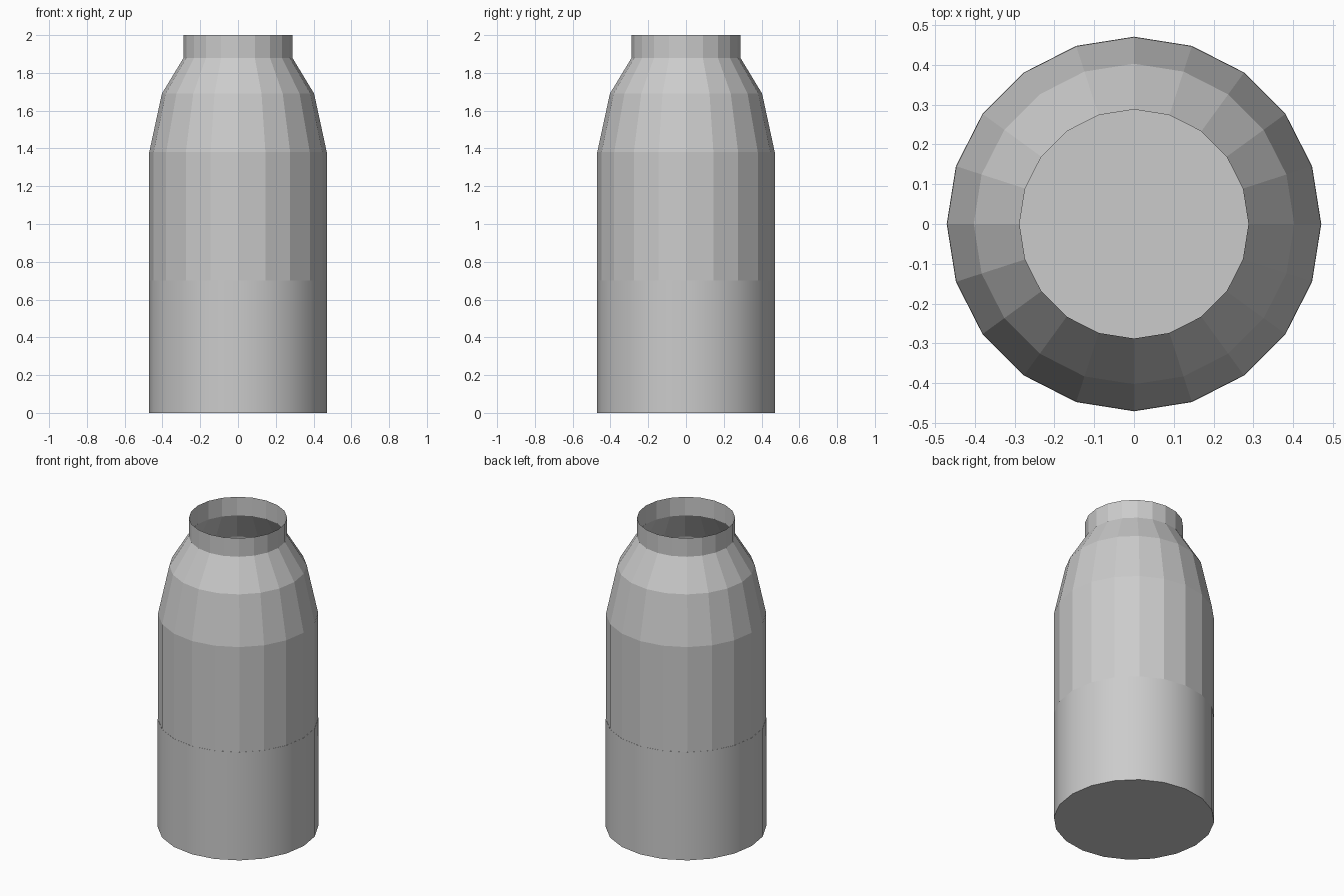
import bpy, bmesh, math

if "Cube" in bpy.data.objects:
    bpy.data.objects.remove(bpy.data.objects["Cube"])

SIDES = 20


def lathe(name, profile, cap_top=False, smooth=False):
    """Spin a (radius, z) profile into a faceted shell with a closed base."""
    bm = bmesh.new()
    rings = []
    for r, z in profile:
        rings.append([bm.verts.new((r * math.cos(math.tau * i / SIDES),
                                    r * math.sin(math.tau * i / SIDES), z))
                      for i in range(SIDES)])
    for low, high in zip(rings, rings[1:]):
        for i in range(SIDES):
            j = (i + 1) % SIDES
            face = bm.faces.new((low[i], low[j], high[j], high[i]))
            face.smooth = smooth
    bm.faces.new(rings[0][::-1])
    if cap_top:
        bm.faces.new(rings[-1])
    if smooth:
        # keep the rims crisp while the wall shades round
        for e in bm.edges:
            if len(e.link_faces) == 2 and e.calc_face_angle() > math.radians(40):
                e.smooth = False
    mesh = bpy.data.meshes.new(name)
    bm.to_mesh(mesh)
    bm.free()
    obj = bpy.data.objects.new(name, mesh)
    bpy.context.collection.objects.link(obj)
    return obj


# Faceted bottle shell, open at the neck
lathe("bottle", [(0.47, 0.0), (0.47, 1.38), (0.403, 1.69),
                 (0.288, 1.88), (0.288, 2.0)])

# Smooth filling in the lower third, flush with the outer wall
lathe("liquid", [(0.471, 0.0), (0.471, 0.70)], cap_top=True, smooth=True)
